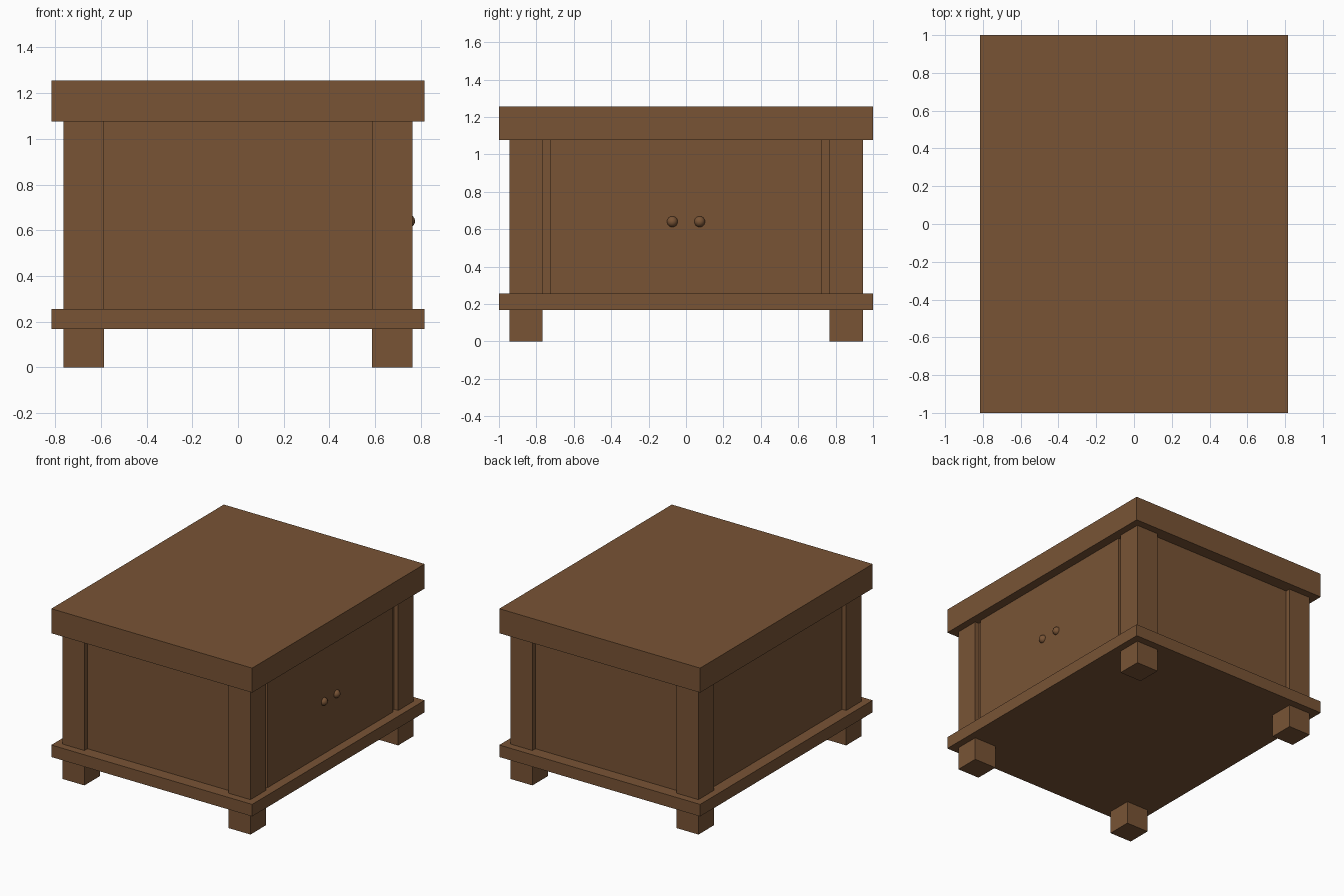
import bpy

if "Cube" in bpy.data.objects:
    bpy.data.objects.remove(bpy.data.objects["Cube"])

wood = bpy.data.materials.new("brown wood")
wood.diffuse_color = (0.19, 0.088, 0.036, 1)
wood.use_nodes = True
wood.node_tree.nodes["Principled BSDF"].inputs["Base Color"].default_value = wood.diffuse_color


def box(name, x0, x1, y0, y1, z0, z1):
    bpy.ops.mesh.primitive_cube_add(
        size=1, location=((x0 + x1) / 2, (y0 + y1) / 2, (z0 + z1) / 2))
    ob = bpy.context.object
    ob.name = name
    ob.scale = (x1 - x0, y1 - y0, z1 - z0)
    bpy.ops.object.transform_apply(location=False, rotation=False, scale=True)
    ob.data.materials.append(wood)
    return ob


# Top and bottom slabs
box("top_slab", -0.815, 0.815, -1, 1, 1.076, 1.256)
box("base_slab", -0.815, 0.815, -1, 1, 0.168, 0.256)

# Recessed cabinet body between the slabs
box("cabinet_body", -0.73, 0.73, -0.91, 0.91, 0.256, 1.076)

# Slightly raised front on the right side
box("door_panel", 0.73, 0.748, -0.727, 0.727, 0.256, 1.076)

# Corner posts with feet below the base
for sx in (-1, 1):
    for sy in (-1, 1):
        xs = sorted((sx * 0.585, sx * 0.763))
        ys = sorted((sy * 0.767, sy * 0.945))
        box("corner_post", *xs, *ys, 0.256, 1.076)
        box("foot", *xs, *ys, 0, 0.168)

# Pair of round knobs
for sy in (-1, 1):
    bpy.ops.mesh.primitive_uv_sphere_add(
        segments=24, ring_count=12, radius=0.029, location=(0.745, sy * 0.073, 0.64))
    knob = bpy.context.object
    knob.name = "knob"
    knob.data.materials.append(wood)
    bpy.ops.object.shade_smooth_by_angle()
